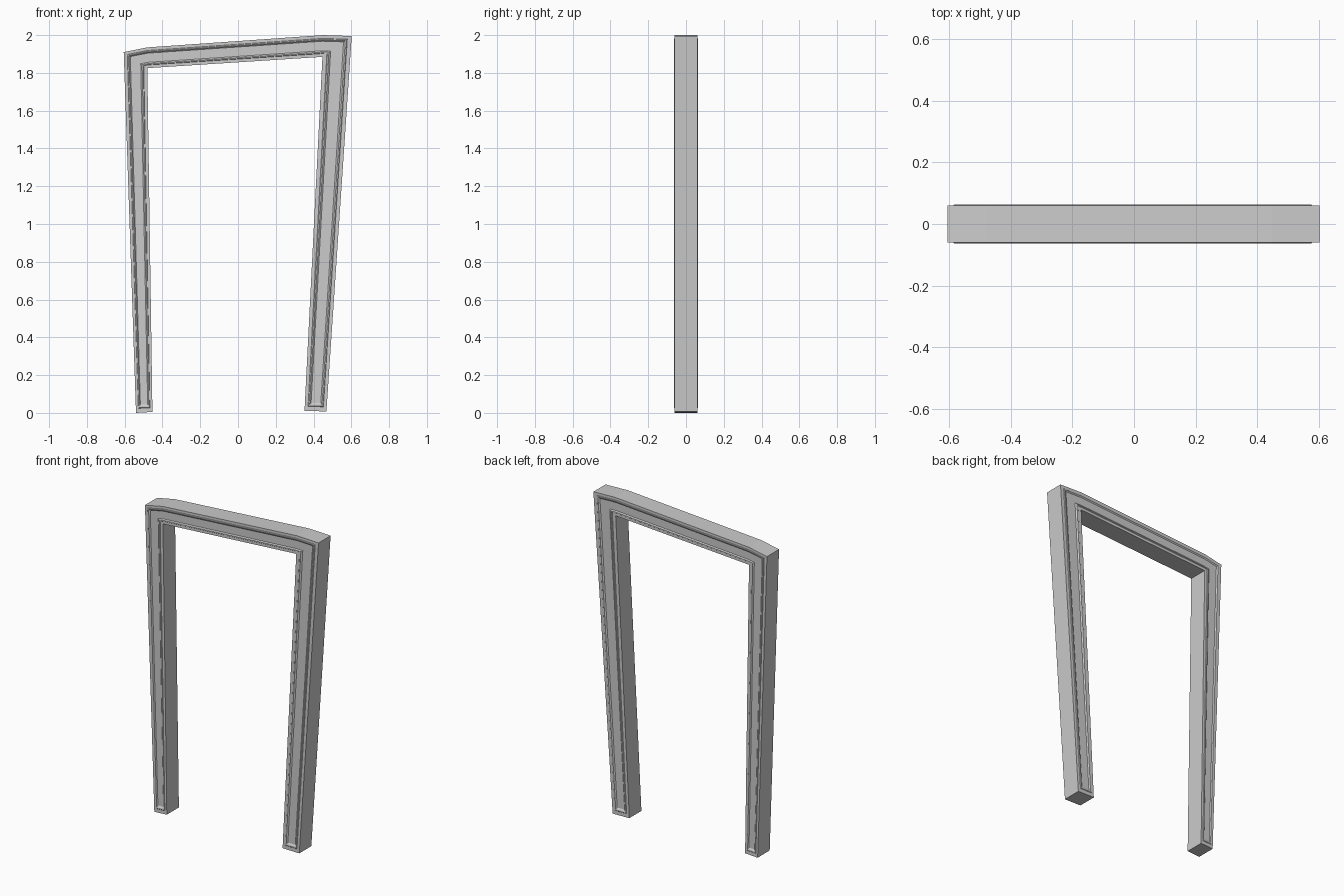
import bpy, bmesh
from mathutils import Vector

if "Cube" in bpy.data.objects:
    bpy.data.objects.remove(bpy.data.objects["Cube"])

# Crooked frame path: (outer point, inner point) in x,z from left foot to right foot
STATIONS = [
    ((-0.540, 0.000), (-0.453, 0.005)),
    ((-0.605, 1.910), (-0.480, 1.825)),
    ((-0.480, 1.935), (-0.474, 1.8255)),
    ((0.450, 2.000), (0.441, 1.8845)),
    ((0.602, 1.995), (0.447, 1.885)),
    ((0.468, 0.008), (0.352, 0.010)),
]
# Face moulding: (inset as a fraction of frame width, half depth)
PROFILE = [(0.0, 0.060), (0.15, 0.060), (0.17, 0.063), (0.22, 0.063), (0.28, 0.057)]

stations = [(Vector(o), Vector(i)) for o, i in STATIONS]
n = len(stations)


def outline(t):
    """Closed x,z outline inset by t, lifted at the feet as well."""
    pairs = [(o.lerp(i, t), i.lerp(o, t)) for o, i in stations]
    s = 0.155 * t / 1.9
    ends = []
    for a, b in ((0, 1), (-1, -2)):
        ends.append(tuple(pairs[a][k].lerp(pairs[b][k], s) for k in (0, 1)))
    pairs[0], pairs[-1] = ends
    return [p[0] for p in pairs] + [p[1] for p in reversed(pairs)]


bm = bmesh.new()
rims = []
for side in (-1, 1):
    # Moulding rings from rim to panel
    rings = [[bm.verts.new((p.x, side * y, p.y)) for p in outline(t)] for t, y in PROFILE]
    rims.append(rings[0])
    m = 2 * n
    for a, b in zip(rings, rings[1:]):
        for k in range(m):
            j = (k + 1) % m
            bm.faces.new((a[k], a[j], b[j], b[k]))
    # Sunken panel
    p = rings[-1]
    for k in range(n - 1):
        bm.faces.new((p[k], p[k + 1], p[m - 2 - k], p[m - 1 - k]))

# Outer sides, inner sides and feet
a, b = rims
for k in range(len(a)):
    j = (k + 1) % len(a)
    bm.faces.new((a[k], a[j], b[j], b[k]))

bmesh.ops.recalc_face_normals(bm, faces=bm.faces)
mesh = bpy.data.meshes.new("door_frame")
bm.to_mesh(mesh)
bm.free()
frame = bpy.data.objects.new("door_frame", mesh)
bpy.context.collection.objects.link(frame)
